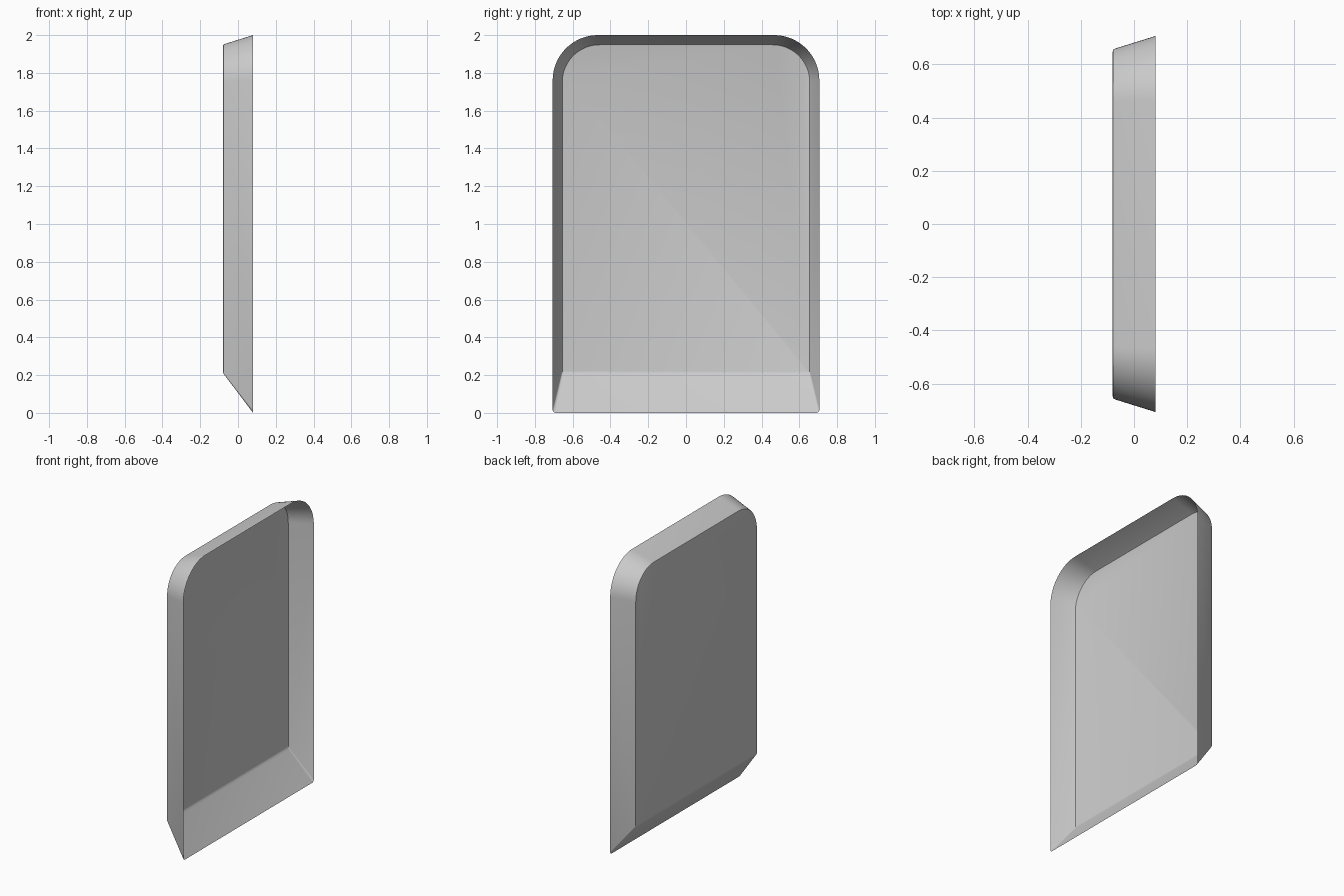
import bpy, bmesh, math

if "Cube" in bpy.data.objects:
    bpy.data.objects.remove(bpy.data.objects["Cube"])


def outline(x, half, bottom, top, r_low, r_top):
    """Rounded rectangle in the y-z plane, counter-clockwise from lower right."""
    corners = [(half - r_low, bottom + r_low, r_low, -90, 4),
               (half - r_top, top - r_top, r_top, 0, 16),
               (-half + r_top, top - r_top, r_top, 90, 16),
               (-half + r_low, bottom + r_low, r_low, 180, 4)]
    points = []
    for cy, cz, r, start, steps in corners:
        for i in range(steps + 1):
            a = math.radians(start + 90 * i / steps)
            points.append((x, cy + r * math.cos(a), cz + r * math.sin(a)))
    return points


# Thin tray: flat back, small softened edge, flared walls to an open rim
sections = [outline(-0.08, 0.648, 0.218, 1.942, 0.006, 0.19),
            outline(-0.078, 0.655, 0.211, 1.949, 0.007, 0.197),
            outline(-0.071, 0.659, 0.200, 1.953, 0.008, 0.20),
            outline(0.08, 0.706, 0.0, 2.0, 0.016, 0.24)]

bm = bmesh.new()
loops = [[bm.verts.new(p) for p in s] for s in sections]
bm.faces.new(loops[0][::-1])
for a, b in zip(loops, loops[1:]):
    n = len(a)
    for i in range(n):
        j = (i + 1) % n
        bm.faces.new((a[i], a[j], b[j], b[i]))
bmesh.ops.recalc_face_normals(bm, faces=bm.faces)

mesh = bpy.data.meshes.new("scoop_tray")
bm.to_mesh(mesh)
bm.free()
tray = bpy.data.objects.new("scoop_tray", mesh)
bpy.context.collection.objects.link(tray)

# Smooth corners with crisp folds
bpy.context.view_layer.objects.active = tray
tray.select_set(True)
bpy.ops.object.shade_smooth_by_angle(angle=math.radians(35))
